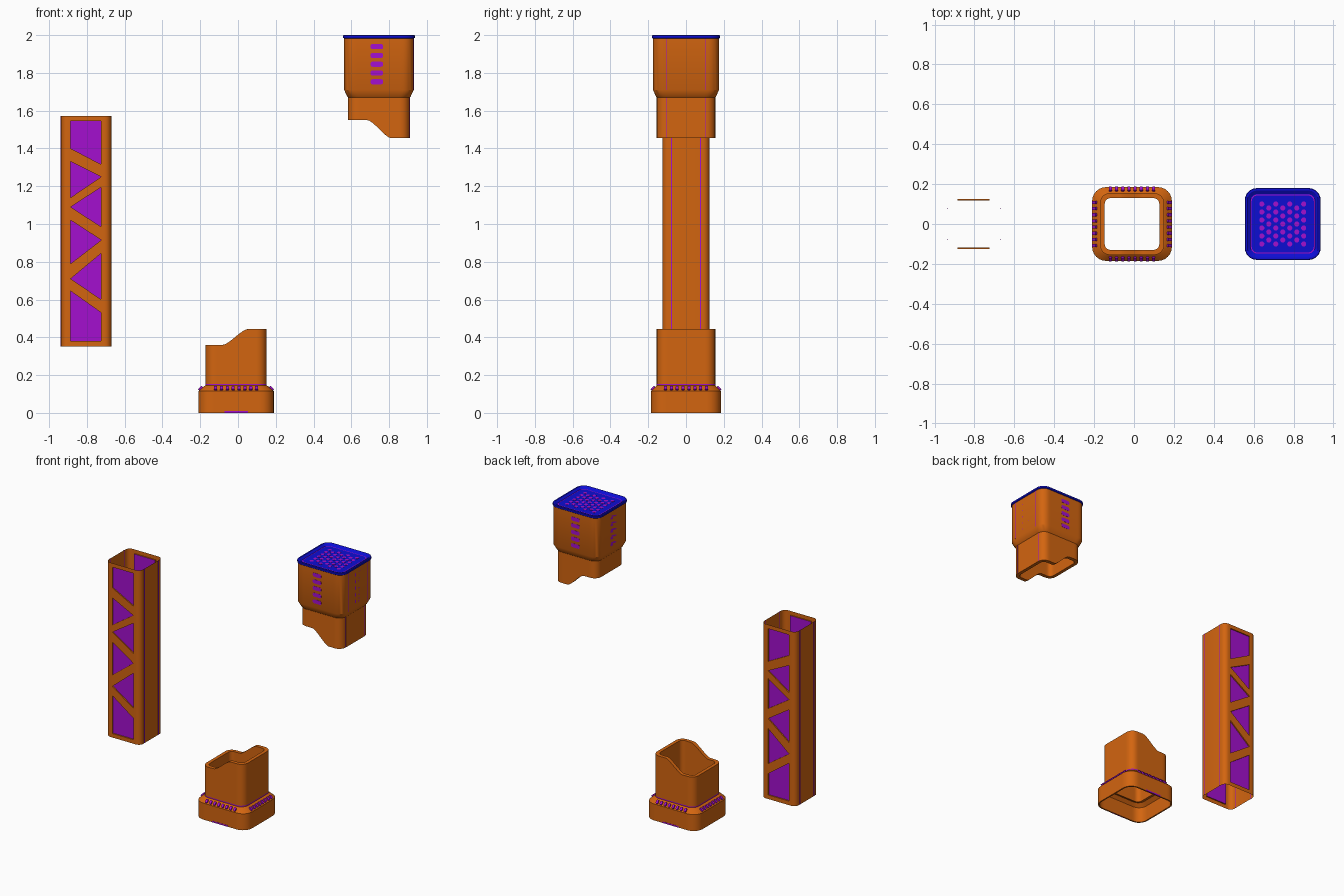
import bpy, bmesh, math
from mathutils import Matrix, Vector

if "Cube" in bpy.data.objects:
    bpy.data.objects.remove(bpy.data.objects["Cube"])

T = Matrix.Translation


def material(name, rgb):
    m = bpy.data.materials.new(name)
    m.diffuse_color = (*rgb, 1)
    m.use_nodes = True
    m.node_tree.nodes["Principled BSDF"].inputs["Base Color"].default_value = m.diffuse_color
    return m


ORANGE = material("orange", (0.65, 0.13, 0.005))
PURPLE = material("purple", (0.37, 0.005, 0.62))
BLUE = material("blue", (0.004, 0.004, 0.65))


def ring(cx, hx, hy, r, z, arc=6, sub=1):
    """Rounded rectangle; z is a height or a function of x."""
    pts = []
    signs = [(1, 1), (-1, 1), (-1, -1), (1, -1)]
    for q in range(4):
        sx, sy = signs[q]
        for i in range(arc + 1):
            a = math.pi / 2 * (q + i / arc)
            pts.append(Vector((cx + sx * (hx - r) + r * math.cos(a),
                               sy * (hy - r) + r * math.sin(a), 0)))
        a = math.pi / 2 * (q + 1)
        nx, ny = signs[(q + 1) % 4]
        end = Vector((cx + nx * (hx - r) + r * math.cos(a),
                      ny * (hy - r) + r * math.sin(a), 0))
        start = pts[-1]
        pts += [start.lerp(end, i / sub) for i in range(1, sub)]
    for p in pts:
        p.z = z(p.x) if callable(z) else z
    return pts


def loft(bm, rings, closed=False, caps=False, M=Matrix()):
    loops = [[bm.verts.new(M @ p) for p in r] for r in rings]
    n = len(loops[0])
    for a, b in zip(loops, loops[1:] + (loops[:1] if closed else [])):
        for i in range(n):
            j = (i + 1) % n
            bm.faces.new((a[i], a[j], b[j], b[i]))
    if caps:
        bm.faces.new(loops[0][::-1])
        bm.faces.new(loops[-1])


def pill(bm, M, hx, hy, r, depth, arc=4):
    """Rounded plate, its front depth/2 along local z."""
    loft(bm, [ring(0, hx, hy, r, s * depth / 2, arc) for s in (-1, 1)], caps=True, M=M)


def finish(name, bm, mat, recalc=True):
    bmesh.ops.remove_doubles(bm, verts=bm.verts, dist=1e-5)
    if recalc:
        bmesh.ops.recalc_face_normals(bm, faces=bm.faces)
    me = bpy.data.meshes.new(name)
    bm.to_mesh(me)
    bm.free()
    me.materials.append(mat)
    ob = bpy.data.objects.new(name, me)
    bpy.context.collection.objects.link(ob)
    bpy.context.view_layer.objects.active = ob
    ob.select_set(True)
    bpy.ops.object.shade_smooth_by_angle(angle=math.radians(30))
    ob.select_set(False)
    return ob


def side(cx, k, dist, u, z, tilt=90):
    """Frame on side k of a part, local z pointing outwards."""
    return (T((cx, 0, 0)) @ Matrix.Rotation(k * math.pi / 2, 4, 'Z')
            @ T((u, -dist, z)) @ Matrix.Rotation(math.radians(tilt), 4, 'X'))


def step(x0, z0, x1, z1):
    """Flat, ramp with softened ends, flat."""
    def f(x):
        t = min(1, max(0, (x - x0) / (x1 - x0)))
        return z0 + (z1 - z0) * (0.6 * t + 0.4 * t * t * (3 - 2 * t))
    return f


# Base: hollow skirt with a stepped sleeve
BX = -0.01
cut = step(-0.075, 0.36, 0.045, 0.443)
bm = bmesh.new()
loft(bm, [ring(BX, *s, sub=18) for s in (
    (0.2, 0.185, 0.07, 0), (0.2, 0.185, 0.07, 0.115), (0.17, 0.16, 0.055, 0.141),
    (0.161, 0.155, 0.05, 0.145), (0.161, 0.155, 0.05, cut), (0.137, 0.13, 0.03, cut),
    (0.137, 0.13, 0.03, 0.12), (0.165, 0.155, 0.05, 0.13), (0.19, 0.175, 0.06, 0.108),
    (0.19, 0.175, 0.06, 0))], closed=True)
finish("base", bm, ORANGE)

# Base vents on the sloping shoulder
bm = bmesh.new()
for k in range(4):
    d = (0.1725, 0.185)[k % 2]
    for i in range(8):
        pill(bm, side(BX, k, d, (i - 3.5) * 0.031, 0.128, 45), 0.008, 0.013, 0.005, 0.018, 2)
finish("base_vents", bm, PURPLE)

# Seam around the sleeve foot and foot notches front and back
bm = bmesh.new()
loft(bm, [ring(BX, 0.162, 0.156, 0.05, z) for z in (0.147, 0.154)])
finish("base_seam", bm, PURPLE)
bm = bmesh.new()
for k in (0, 2):
    pill(bm, side(BX, k, 0.181, 0, 0.005), 0.062, 0.005, 0.002, 0.01, 2)
finish("base_notches", bm, PURPLE)

# Middle tube: thin shell with recessed truss windows front and back
TX, HX, HY, R, Z0, Z1 = -0.804, 0.133, 0.125, 0.035, 0.352, 1.573
L, RT = -0.886, -0.724
windows = [
    [(L, 1.545), (RT, 1.545), (RT, 1.315), (L, 1.40)],
    [(L, 1.33), (RT, 1.25), (L, 1.14)],
    [(RT, 1.195), (L, 1.09), (RT, 0.985)],
    [(L, 1.02), (RT, 0.915), (L, 0.79)],
    [(RT, 0.845), (L, 0.71), (RT, 0.60)],
    [(L, 0.645), (RT, 0.53), (RT, 0.38), (L, 0.38)],
]
bm = bmesh.new()
panels = bmesh.new()
loft(bm, [ring(TX, HX, HY, R, z) for z in (Z0, Z1)])
bm.normal_update()
flats = [f for f in bm.faces if abs(f.normal.y) > 0.999]
bmesh.ops.delete(bm, geom=flats, context='FACES')
for s in (-1, 1):
    y, yi = s * HY, s * (HY - 0.008)
    xa, xb = TX - HX + R, TX + HX - R
    edges, holes = [], []
    for poly in [[(xa, Z0), (xb, Z0), (xb, Z1), (xa, Z1)]] + windows:
        vs = [bm.verts.new((x, y, z)) for x, z in poly]
        edges += [bm.edges.new((vs[i - 1], vs[i])) for i in range(len(vs))]
        holes.append(vs)
    bmesh.ops.triangle_fill(bm, use_beauty=True, use_dissolve=False,
                            edges=edges, normal=(0, s, 0))
    for vs in holes[1:]:
        inner = [bm.verts.new((v.co.x, yi, v.co.z)) for v in vs]
        for i in range(len(vs)):
            bm.faces.new((vs[i - 1], vs[i], inner[i], inner[i - 1]))
        f = panels.faces.new([panels.verts.new(v.co) for v in inner])
        f.normal_update()
        if f.normal.y * s < 0:
            f.normal_flip()
finish("middle_tube", bm, ORANGE)
finish("window_panels", panels, PURPLE, recalc=False)

# Seams along the tube sides
bm = bmesh.new()
for k in (1, 3):
    for u in (-0.077, 0.077):
        pill(bm, side(TX, k, HX, u, (Z0 + Z1) / 2), 0.003, (Z1 - Z0) / 2, 0.001, 0.003, 1)
finish("tube_seams", bm, PURPLE)

# Head: hollow body on a stepped sleeve
CX = 0.746
cut = step(0.69, 1.55, 0.805, 1.455)
bm = bmesh.new()
loft(bm, [ring(CX, *s, sub=18) for s in (
    (0.184, 0.175, 0.055, 1.985), (0.184, 0.175, 0.055, 1.71), (0.168, 0.159, 0.05, 1.675),
    (0.163, 0.155, 0.05, 1.67), (0.163, 0.155, 0.05, cut), (0.14, 0.13, 0.03, cut),
    (0.14, 0.13, 0.03, 1.69), (0.172, 0.163, 0.045, 1.72), (0.172, 0.163, 0.045, 1.985))],
    closed=True)
finish("head", bm, ORANGE)

# Head vents on all four sides
bm = bmesh.new()
for k in range(4):
    for i in range(5):
        pill(bm, side(CX - (0.011 if k % 2 == 0 else 0), k, (0.17, 0.179)[k % 2] + 0.001 * (1 - k % 2),
                      0, 1.753 + i * 0.0465), 0.033, 0.0135, 0.01, 0.01)
finish("head_vents", bm, PURPLE)

# Seams down the right side of the head
bm = bmesh.new()
for u in (-0.105, 0.105):
    pill(bm, side(CX, 1, 0.184, u, 1.847), 0.002, 0.137, 0.001, 0.002, 1)
    pill(bm, side(CX, 1, 0.163, u, 1.563), 0.002, 0.107, 0.001, 0.002, 1)
finish("head_seams", bm, PURPLE)

# Cap with a raised rim and a recessed floor
bm = bmesh.new()
loft(bm, [ring(CX, *s) for s in (
    (0.184, 0.175, 0.055, 1.982), (0.19, 0.18, 0.06, 1.986), (0.19, 0.18, 0.06, 1.997),
    (0.187, 0.177, 0.057, 2.0), (0.178, 0.168, 0.05, 2.0), (0.162, 0.15, 0.035, 1.988))],
    caps=True)
finish("cap", bm, BLUE)

# Cap seam and speaker-style perforations
bm = bmesh.new()
loft(bm, [ring(CX, 0.161, 0.149, 0.035, 1.9886), ring(CX, 0.156, 0.144, 0.032, 1.9886)])
finish("cap_seam", bm, PURPLE)
bm = bmesh.new()
for c in range(7):
    rows = 6 if c % 2 == 0 else 5
    for i in range(rows):
        pill(bm, T((CX + (c - 3) * 0.035, (i - (rows - 1) / 2) * 0.04, 1.988)),
             0.013, 0.013, 0.013, 0.002, 4)
finish("cap_perforations", bm, PURPLE)
